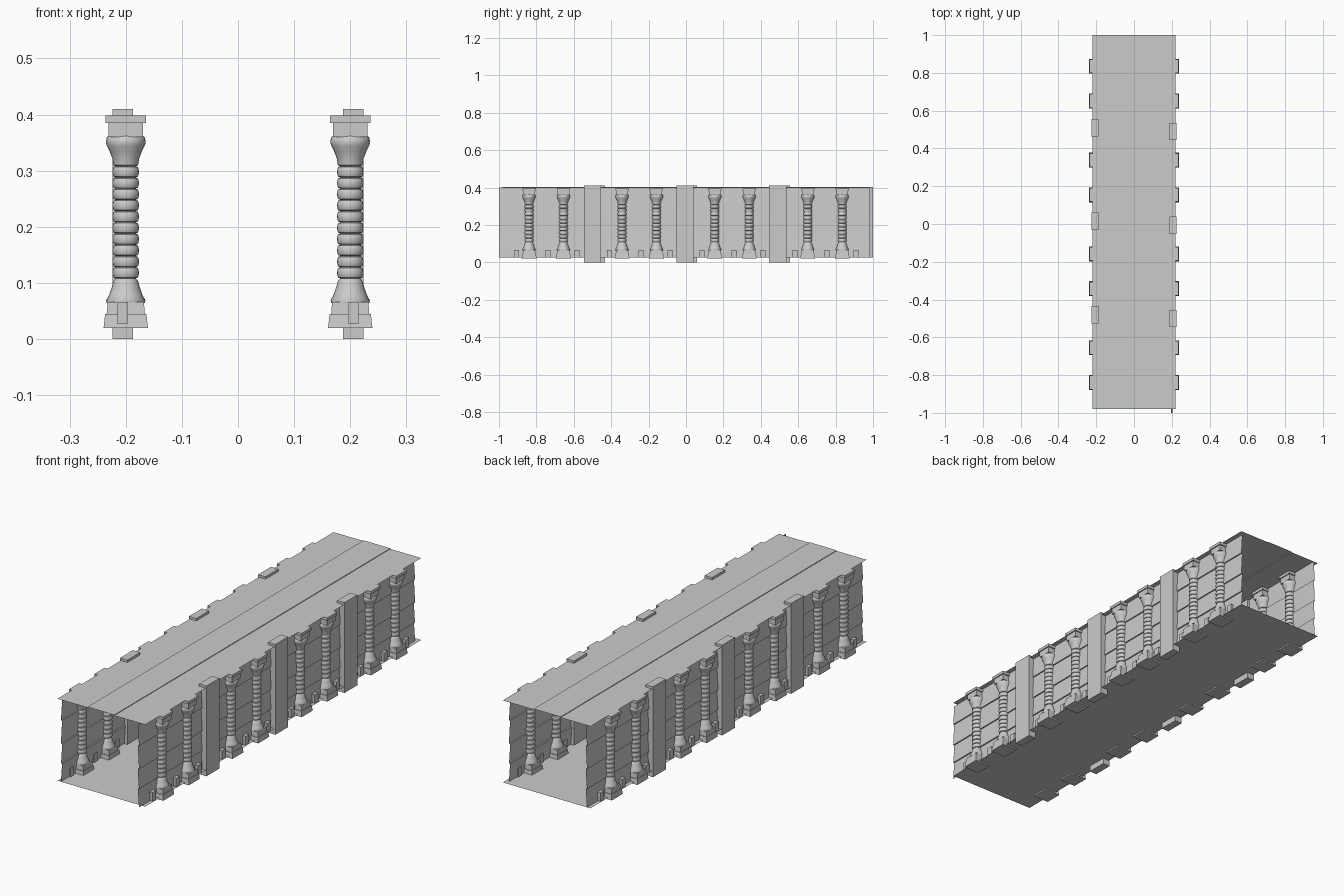
import bpy, bmesh, math

cube = bpy.data.objects.get("Cube")
if cube:
    bpy.data.objects.remove(cube, do_unlink=True)

stone = bpy.data.materials.new("pale grey stone")
stone.use_nodes = True
GREY = (0.6, 0.6, 0.6, 1)
stone.diffuse_color = GREY
stone.node_tree.nodes["Principled BSDF"].inputs["Base Color"].default_value = GREY


def finish(name, bm, smooth=False):
    mesh = bpy.data.meshes.new(name)
    bmesh.ops.recalc_face_normals(bm, faces=bm.faces)
    bm.to_mesh(mesh)
    bm.free()
    mesh.materials.append(stone)
    obj = bpy.data.objects.new(name, mesh)
    bpy.context.collection.objects.link(obj)
    if smooth:
        bpy.ops.object.select_all(action="DESELECT")
        obj.select_set(True)
        bpy.context.view_layer.objects.active = obj
        bpy.ops.object.shade_smooth_by_angle(angle=math.radians(40))
    return obj


def add_box(bm, x, y, z, taper=1.0):
    """Box from (min, max) ranges; taper scales the top about its centre."""
    cx, cy = sum(x) / 2, sum(y) / 2
    rings = []
    for h, s in ((z[0], 1.0), (z[1], taper)):
        dx, dy = (x[1] - x[0]) / 2 * s, (y[1] - y[0]) / 2 * s
        rings.append([bm.verts.new((cx + i * dx, cy + j * dy, h))
                      for i, j in ((-1, -1), (1, -1), (1, 1), (-1, 1))])
    low, top = rings
    bm.faces.new(low[::-1])
    bm.faces.new(top)
    for i in range(4):
        j = (i + 1) % 4
        bm.faces.new((low[i], low[j], top[j], top[i]))


def add_sheet(bm, profile, y0, y1):
    """Open profile of (x, z) points swept along y."""
    rows = [[bm.verts.new((x, y, z)) for x, z in profile] for y in (y0, y1)]
    for i in range(len(profile) - 1):
        bm.faces.new((rows[0][i], rows[0][i + 1], rows[1][i + 1], rows[1][i]))


def add_lathe(bm, profile, sides=20):
    rings = [[bm.verts.new((r * math.cos(math.tau * k / sides),
                            r * math.sin(math.tau * k / sides), z))
              for k in range(sides)] for r, z in profile]
    for a, b in zip(rings, rings[1:]):
        for k in range(sides):
            n = (k + 1) % sides
            bm.faces.new((a[k], a[n], b[n], b[k]))
    bm.faces.new(rings[0][::-1])
    bm.faces.new(rings[-1])


# Column: square plinth, ringed shaft between two flares, square capital
bm = bmesh.new()
profile = [(0.034, 0.064), (0.035, 0.069), (0.030, 0.078), (0.025, 0.092), (0.022, 0.103)]
RINGS, LOW, HIGH = 10, 0.108, 0.308
step = (HIGH - LOW) / RINGS
for i in range(RINGS):
    for k in range(7):
        a = math.pi * k / 6
        profile.append((0.018 + 0.0055 * math.sin(a) ** 0.7 if 0 < k < 6 else 0.018,
                        LOW + step * (i + 0.5 - 0.49 * math.cos(a))))
profile += [(0.022, 0.310), (0.024, 0.322), (0.029, 0.335), (0.034, 0.345),
            (0.0355, 0.351), (0.034, 0.359), (0.031, 0.362)]
add_lathe(bm, profile)
for half, z, taper in ((0.0395, (0.02, 0.045), 0.93), (0.034, (0.045, 0.066), 0.95),
                       (0.031, (0.36, 0.386), 1), (0.036, (0.385, 0.398), 1)):
    add_box(bm, (-half, half), (-half, half), z, taper)
column = finish("column", bm, True)

COLUMN_Y = [c + d for c in (-0.747, -0.25, 0.246, 0.743) for d in (-0.092, 0.092)]
for side, label in ((1, "left"), (-1, "right")):
    for n, y in enumerate(COLUMN_Y):
        if side == 1 and n == 0:
            obj = column
        else:
            obj = column.copy()
            bpy.context.collection.objects.link(obj)
        obj.name = f"{label}_column_{n + 1}"
        obj.location = (side * 0.2, y, 0)

# Siding profile: overlapping horizontal boards, from floor to ceiling
LEVELS = [0.027, 0.072, 0.11, 0.145, 0.2, 0.26, 0.305, 0.35, 0.399]
siding = []
for i, (a, b) in enumerate(zip(LEVELS, LEVELS[1:])):
    out = 0.203 if i % 2 == 0 else 0.2
    siding += [(out, a), (out - 0.003, b)]

for side, label in ((1, "left"), (-1, "right")):
    shift = -0.01 if side == 1 else 0.01
    bm = bmesh.new()
    add_sheet(bm, [(side * x, z) for x, z in siding], -0.99 + shift, 0.99 + shift)
    finish(f"{label}_wall", bm)

    # Flat pillars dividing the wall into bays
    bm = bmesh.new()
    for c in (-0.49, 0.004, 0.5):
        y = c + shift
        add_box(bm, sorted((side * 0.187, side * 0.224)), (y - 0.046, y + 0.046), (0, 0.41))
    finish(f"{label}_pillars", bm)

    # Small blocks along the foot of the wall
    bm = bmesh.new()
    for c in (-0.747, -0.25, 0.246, 0.743):
        for d in (-0.16, 0.01, 0.165):
            y = c + d
            add_box(bm, sorted((side * 0.197, side * 0.215)), (y - 0.013, y + 0.013), (0.027, 0.066))
    finish(f"{label}_foot_blocks", bm)

# Floor and ceiling sheets; the ceiling has two shallow seams
bm = bmesh.new()
add_sheet(bm, [(-0.22, 0.027), (0.22, 0.027)], -0.98, 1.0)
finish("floor", bm)
bm = bmesh.new()
add_sheet(bm, [(-0.22, 0.399), (-0.07, 0.399), (-0.07, 0.402), (0.065, 0.402),
               (0.065, 0.399), (0.22, 0.399)], -0.98, 1.0)
finish("ceiling", bm)
